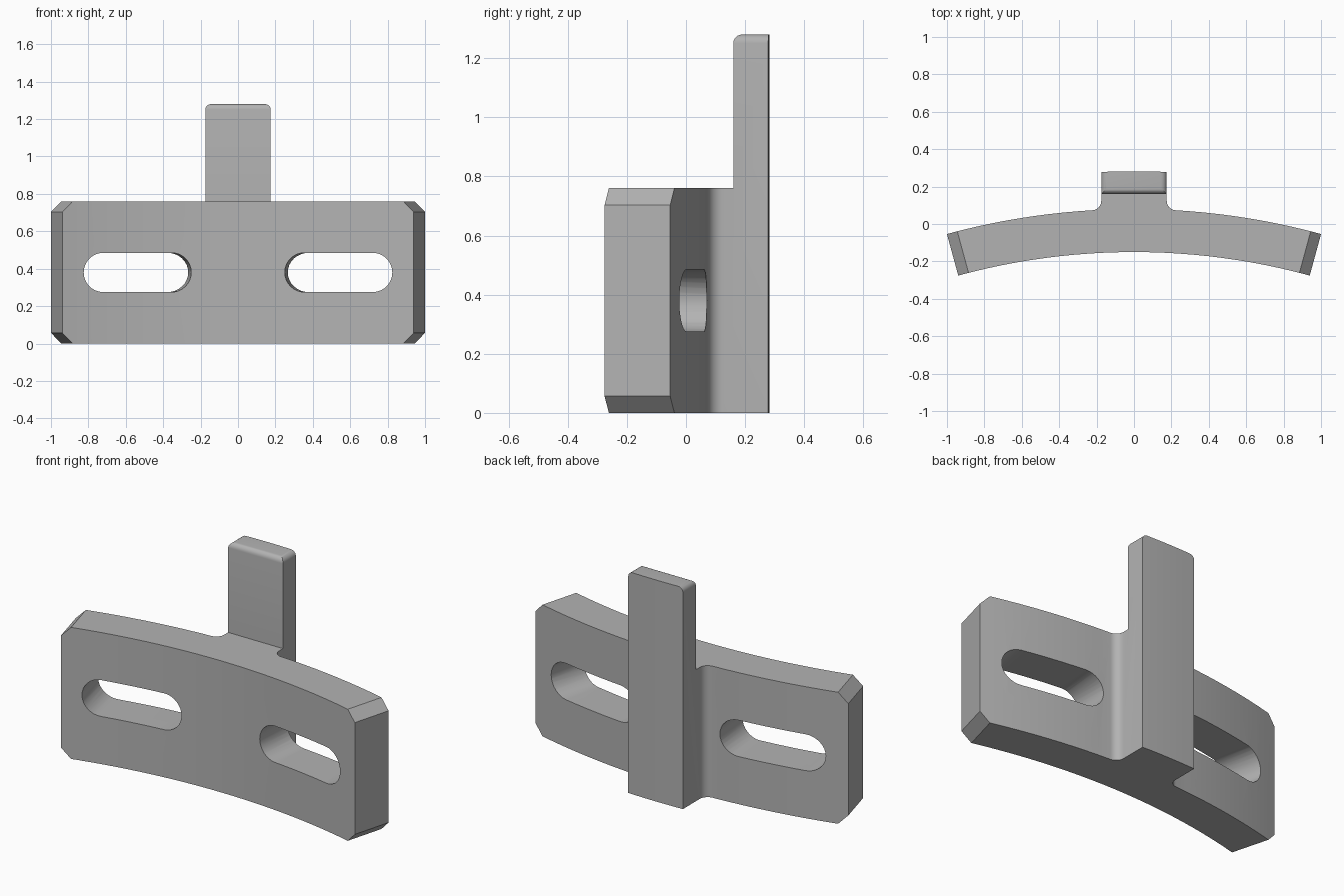
import bpy, bmesh, math

if "Cube" in bpy.data.objects:
    bpy.data.objects.remove(bpy.data.objects["Cube"], do_unlink=True)

# Main dimensions; the plate is bent around a vertical axis at y = AXIS_Y
AXIS_Y = -3.73
R_FRONT, R_BACK, R_POST = 3.58, 3.81, 4.012
END = math.asin(1 / R_BACK)
PLATE_TOP, POST_TOP, POST_HALF, POST_FRONT = 0.76, 1.28, 0.175, 0.16
FILLET = 0.05

grey = bpy.data.materials.new("plain grey")
grey.use_nodes = True
COLOUR = (0.45, 0.45, 0.45, 1)
grey.diffuse_color = COLOUR
grey.node_tree.nodes["Principled BSDF"].inputs["Base Color"].default_value = COLOUR


def polar(radius, angle):
    return radius * math.sin(angle), AXIS_Y + radius * math.cos(angle)


def arc(radius, start, stop, steps):
    return [polar(radius, start + (stop - start) * i / steps) for i in range(steps + 1)]


def loft(name, lower, upper):
    """Closed solid between two matching loops of points."""
    bm = bmesh.new()
    a = [bm.verts.new(p) for p in lower]
    b = [bm.verts.new(p) for p in upper]
    bm.faces.new(a)
    bm.faces.new(b)
    for i in range(len(a)):
        j = (i + 1) % len(a)
        bm.faces.new((a[i], a[j], b[j], b[i]))
    bmesh.ops.recalc_face_normals(bm, faces=bm.faces)
    mesh = bpy.data.meshes.new(name)
    bm.to_mesh(mesh)
    bm.free()
    obj = bpy.data.objects.new(name, mesh)
    bpy.context.collection.objects.link(obj)
    return obj


def cut(target, cutter):
    mod = target.modifiers.new(cutter.name, 'BOOLEAN')
    mod.operation, mod.solver, mod.object = 'DIFFERENCE', 'EXACT', cutter
    cutter.hide_render = True


# Plan outline: front arc, then right back arc, fillet, post back, and mirrored
fx = POST_HALF + FILLET
fy = AXIS_Y + math.sqrt((R_BACK + FILLET) ** 2 - fx ** 2)
tangent = math.asin(fx / (R_BACK + FILLET))
turn = [-math.pi / 2 - tangent - (math.pi / 2 - tangent) * i / 8 for i in range(1, 9)]
right_half = arc(R_BACK, END, tangent, 10)
right_half += [(fx + FILLET * math.cos(t), fy + FILLET * math.sin(t)) for t in turn]
post_angle = math.asin(POST_HALF / R_POST)
post_back = arc(R_POST, post_angle, -post_angle, 6)
left_half = [(-x, y) for x, y in reversed(right_half)]
plan = arc(R_FRONT, -END, END, 24) + right_half + post_back + left_half
bracket = loft("curved_bracket", [(x, y, 0) for x, y in plan],
               [(x, y, POST_TOP) for x, y in plan])
bracket.data.materials.append(grey)

# Trim everything in front of the post above the plate
corners = [(-2, -2), (2, -2), (2, POST_FRONT), (-2, POST_FRONT)]
helpers = [loft("trim_cutter", [(x, y, PLATE_TOP) for x, y in corners],
                [(x, y, 2) for x, y in corners])]

# Radial round-ended slots, one each side
SLOT_R, SLOT_Z, SLOT_IN, SLOT_OUT, N = 0.105, 0.38, 0.25, 0.825, 16
outline = []
for centre, start in ((SLOT_OUT - SLOT_R, -math.pi / 2), (SLOT_IN + SLOT_R, math.pi / 2)):
    for i in range(N + 1):
        t = start + math.pi * i / N
        outline.append((centre + SLOT_R * math.cos(t), SLOT_Z + SLOT_R * math.sin(t)))
for side, label in ((1, "left"), (-1, "right")):
    loops = [[(*polar(r, side * math.asin(x / R_FRONT)), z) for x, z in outline]
             for r in (R_FRONT - 0.12, R_BACK + 0.06)]
    helpers.append(loft(label + "_slot_cutter", *loops))
for h in helpers:
    cut(bracket, h)

# Bake the cuts, then remove the helpers
graph = bpy.context.evaluated_depsgraph_get()
baked = bpy.data.meshes.new_from_object(bracket.evaluated_get(graph))
bracket.modifiers.clear()
bracket.data = baked
for h in helpers:
    bpy.data.objects.remove(h, do_unlink=True)

bm = bmesh.new()
bm.from_mesh(baked)
bmesh.ops.remove_doubles(bm, verts=bm.verts, dist=0.0001)


def edges_where(test):
    return [e for e in bm.edges if all(test(v.co) for v in e.verts)
            and abs(e.verts[0].co.z - e.verts[1].co.z) < 0.001]


# Chamfer the plate corners and round the post's top corners
ends = edges_where(lambda p: abs(math.atan2(p.x, p.y - AXIS_Y)) > END - 0.001)
bmesh.ops.bevel(bm, geom=ends, offset=0.057, segments=1, affect='EDGES', profile=0.5)
tops = edges_where(lambda p: p.z > POST_TOP - 0.001 and abs(p.x) > POST_HALF - 0.001)
bmesh.ops.bevel(bm, geom=tops, offset=0.03, segments=6, affect='EDGES', profile=0.5)
bm.to_mesh(baked)
bm.free()

bpy.ops.object.select_all(action='DESELECT')
bracket.select_set(True)
bpy.context.view_layer.objects.active = bracket
bpy.ops.object.shade_smooth_by_angle(angle=math.radians(30))
